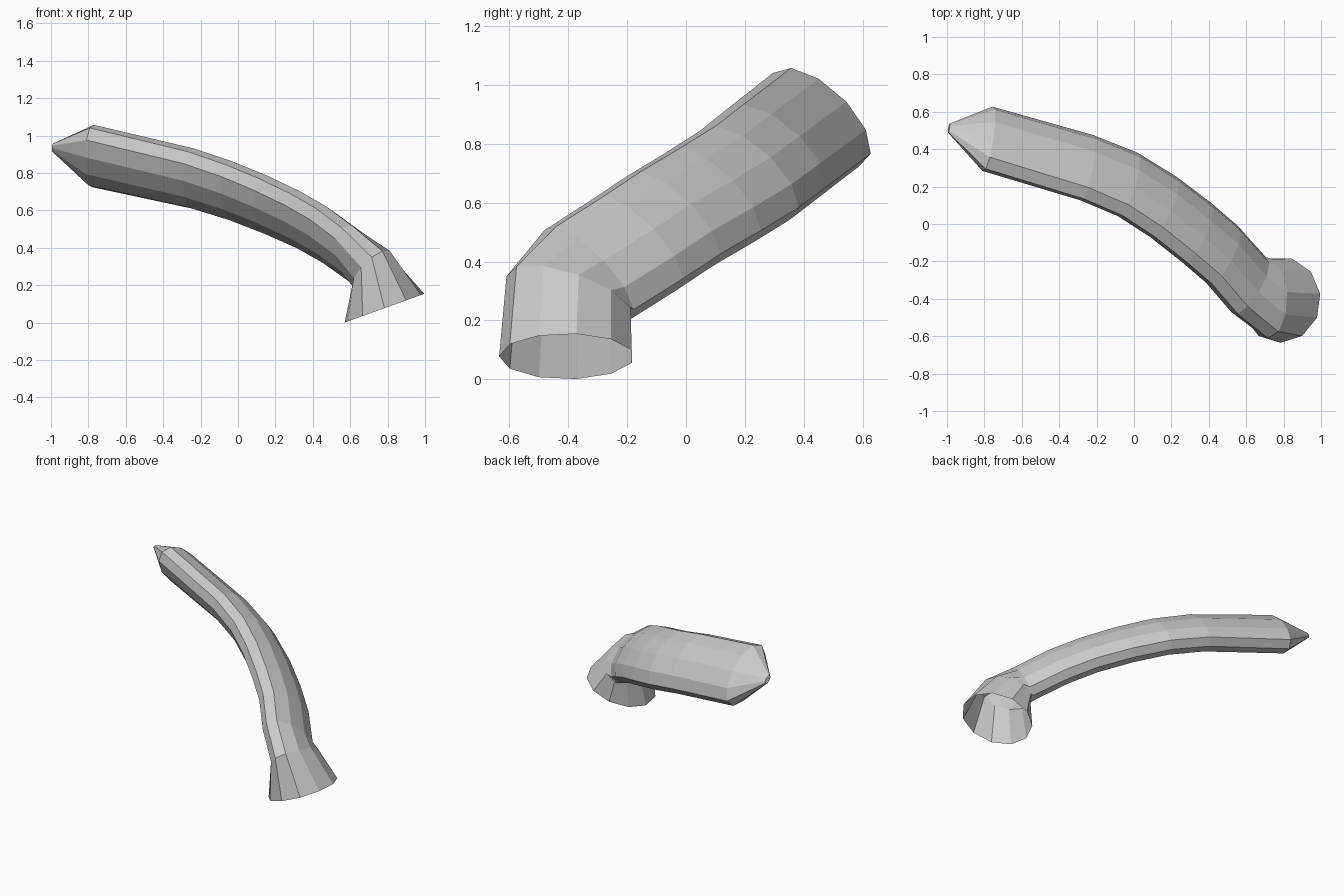
import bpy, math
from mathutils import Vector as V

if "Cube" in bpy.data.objects:
    bpy.data.objects.remove(bpy.data.objects["Cube"])

SIDES = 11
# centre line of the flattened body, from the neck bend to the far end
path = [V(p) for p in [(0.62, -0.33, 0.36), (0.475, -0.165, 0.465), (0.335, -0.045, 0.545),
                       (0.16, 0.09, 0.625), (-0.03, 0.21, 0.70), (-0.25, 0.30, 0.77),
                       (-0.78, 0.455, 0.89)]]
verts, faces = [], []

def ring(c, n, m):
    """Elliptical ring with half axes n and m."""
    for k in range(SIDES):
        a = -math.pi / 2 + math.tau * k / SIDES
        verts.append(c + n * math.cos(a) + m * math.sin(a))

# flared open base and neck
ring(V((0.783, -0.405, 0.0775)), V((0.215, 0, 0.0775)), V((0, 0.23, 0)))
ring(V((0.715, -0.395, 0.285)), V((0.105, 0, 0.08)), V((0, 0.215, -0.065)))

# body rings, square to the path
for i, c in enumerate(path):
    d = (path[min(i + 1, len(path) - 1)] - path[max(i - 1, 0)]).normalized()
    ref = V((0, 0.9, -0.4)).lerp(V((0, 0.74, -0.67)), i / (len(path) - 1))
    m = (ref - d * ref.dot(d)).normalized()
    n = m.cross(d)
    ring(c, n * 0.108, m * 0.22)

# blunt tip
ring(V((-0.99, 0.512, 0.935)), n * 0.015, m * 0.03)

rings = len(verts) // SIDES
for r in range(rings - 1):
    for k in range(SIDES):
        a, b = r * SIDES + k, r * SIDES + (k + 1) % SIDES
        faces.append((a, b, b + SIDES, a + SIDES))
faces.append(tuple(range((rings - 1) * SIDES, rings * SIDES)))

mesh = bpy.data.meshes.new("curved_tube")
mesh.from_pydata(verts, [], faces)
mesh.update()
bpy.context.collection.objects.link(bpy.data.objects.new("curved_tube", mesh))
